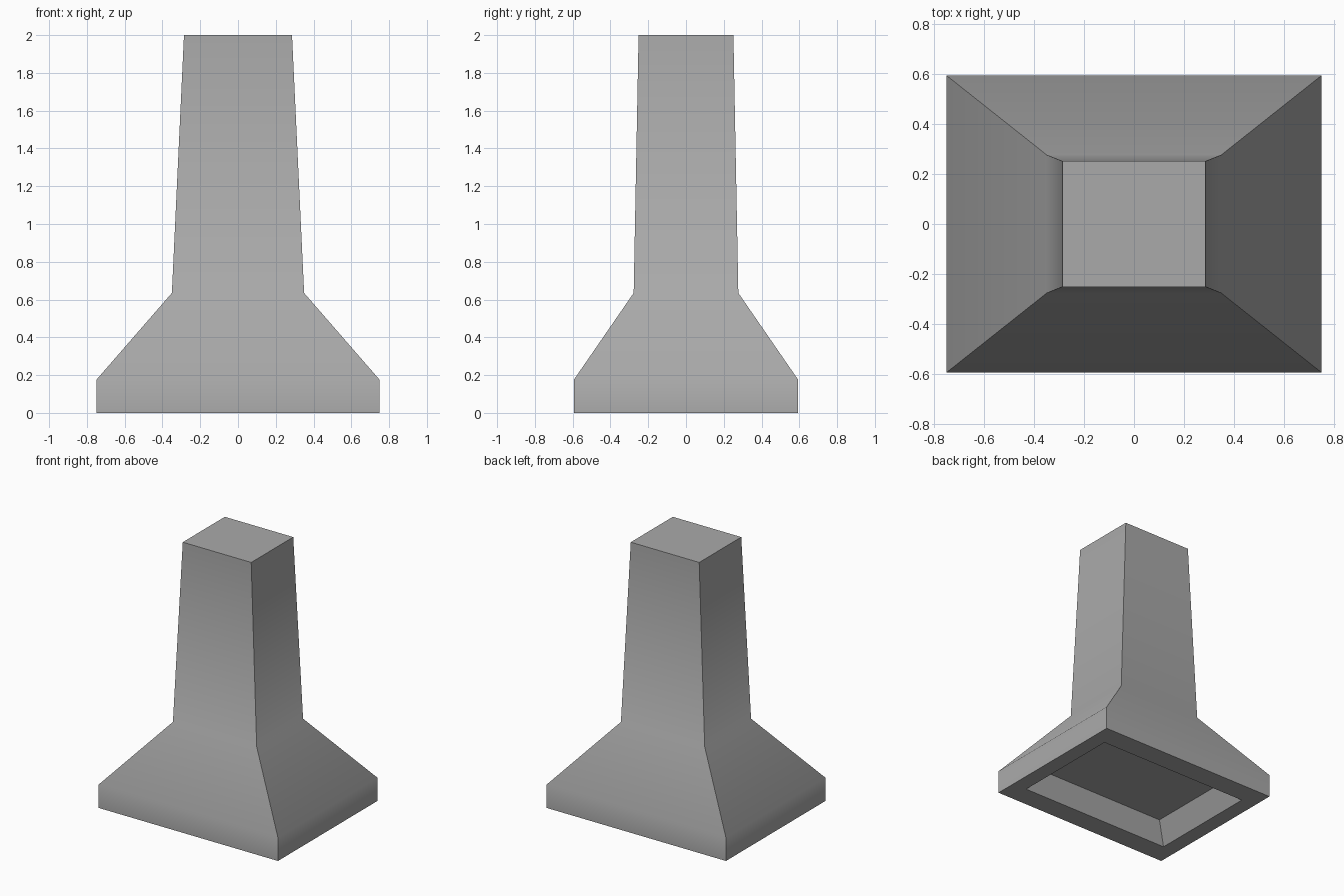
import bpy
import bmesh
import math

cube = bpy.data.objects.get("Cube")
if cube:
    bpy.data.objects.remove(cube, do_unlink=True)

# Single brushed grey finish
grey = bpy.data.materials.new("metal_grey")
grey.use_nodes = True
colour = (0.4, 0.4, 0.4, 1)
grey.diffuse_color = colour
grey.node_tree.nodes["Principled BSDF"].inputs["Base Color"].default_value = colour

# Rectangular sections (half width, half depth, height), from recess to top
sections = [
    (0.545, 0.37, 0.16),   # recess ceiling
    (0.633, 0.43, 0.0),    # recess opening
    (0.75, 0.594, 0.0),    # outer bottom rim
    (0.75, 0.594, 0.175),  # top of the vertical skirt
    (0.35, 0.277, 0.635),  # shoulder
    (0.286, 0.251, 2.0),   # chimney top
]
corners = [(-1, -1), (1, -1), (1, 1), (-1, 1)]


def build_hood(name):
    bm = bmesh.new()
    rings = [[bm.verts.new((sx * hx, sy * hy, z)) for sx, sy in corners]
             for hx, hy, z in sections]
    # Walls between neighbouring sections
    for low, high in zip(rings, rings[1:]):
        for i in range(4):
            j = (i + 1) % 4
            bm.faces.new((low[i], low[j], high[j], high[i]))
    # Recess ceiling and chimney cap
    bm.faces.new(rings[0][::-1])
    bm.faces.new(rings[-1])
    bmesh.ops.recalc_face_normals(bm, faces=bm.faces[:])
    mesh = bpy.data.meshes.new(name)
    bm.to_mesh(mesh)
    bm.free()
    mesh.materials.append(grey)
    obj = bpy.data.objects.new(name, mesh)
    bpy.context.collection.objects.link(obj)
    return obj


hood = build_hood("extractor_hood")

# Soft shading down the profile, crisp corners and rims
bpy.ops.object.select_all(action="DESELECT")
hood.select_set(True)
bpy.context.view_layer.objects.active = hood
bpy.ops.object.shade_smooth_by_angle(angle=math.radians(50))
